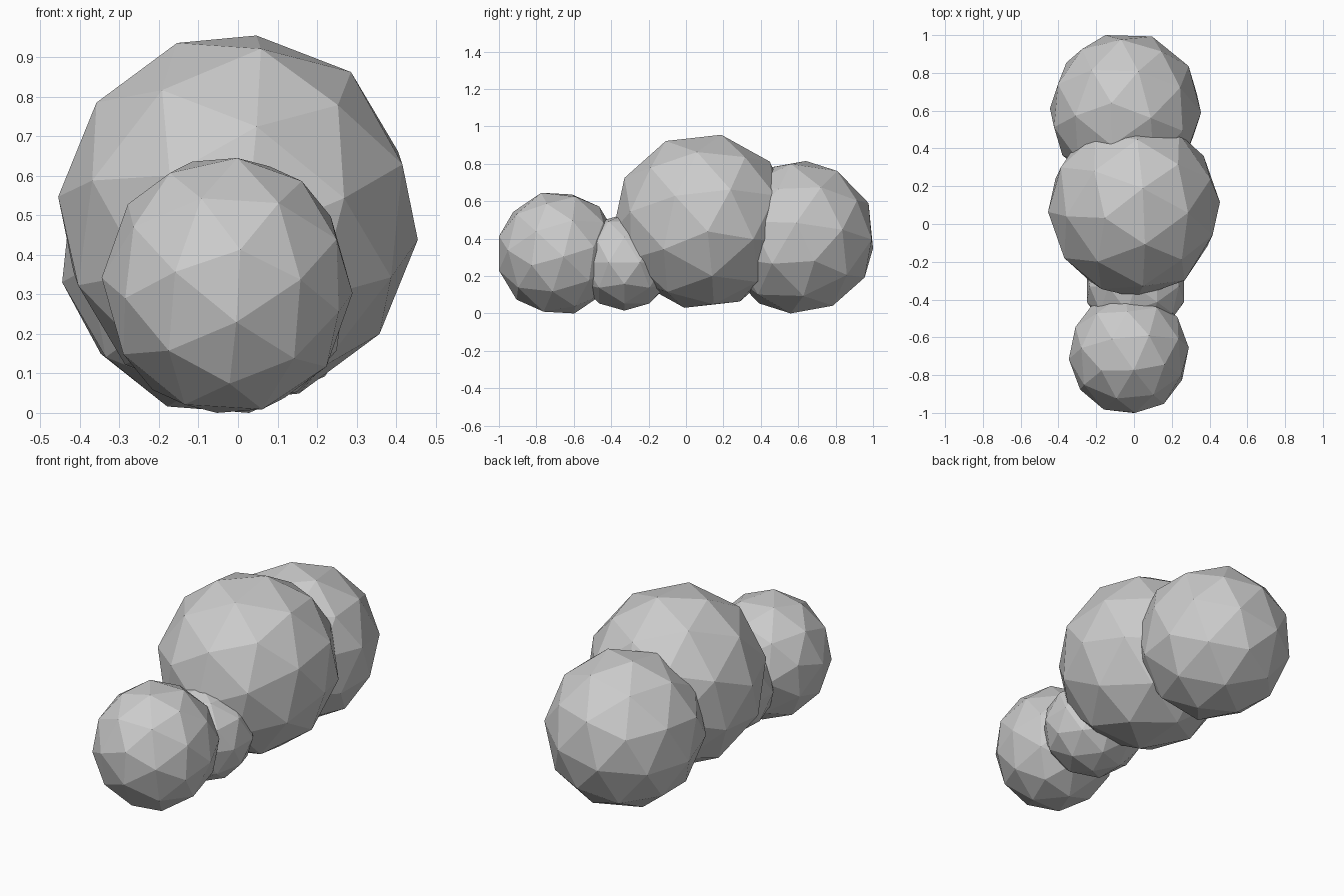
import bpy
import bmesh
from mathutils import Matrix, Vector

cube = bpy.data.objects.get("Cube")
if cube:
    bpy.data.objects.remove(cube, do_unlink=True)

# One plain grey for every lobe
grey = bpy.data.materials.new("stone_grey")
grey.use_nodes = True
colour = (0.6, 0.6, 0.6, 1)
grey.diffuse_color = colour
grey.node_tree.nodes["Principled BSDF"].inputs["Base Color"].default_value = colour


def frame(pole, toward):
    """Orthonormal axes whose z is the pole and whose x leans toward the second direction."""
    z = Vector(pole).normalized()
    side = Vector(toward)
    x = (side - z * side.dot(z)).normalized()
    return Matrix((x, z.cross(x), z)).transposed()


def lobe(name, low, high, pole, toward):
    """Faceted ball, turned so a five-sided corner sits at the pole, fitted into a box."""
    low, high = Vector(low), Vector(high)
    bm = bmesh.new()
    bmesh.ops.create_icosphere(bm, subdivisions=2, radius=1)
    corners = [v.co.normalized() for v in bm.verts if len(v.link_edges) == 5]
    first = corners[0]
    second = max(corners[1:], key=first.dot)
    turn = frame(pole, toward) @ frame(first, second).transposed()
    for v in bm.verts:
        v.co = turn @ v.co
    for axis in range(3):
        values = [v.co[axis] for v in bm.verts]
        start, span = min(values), max(values) - min(values)
        for v in bm.verts:
            share = (v.co[axis] - start) / span
            v.co[axis] = low[axis] + share * (high[axis] - low[axis])
    mesh = bpy.data.meshes.new(name)
    bm.to_mesh(mesh)
    bm.free()
    mesh.materials.append(grey)
    obj = bpy.data.objects.new(name, mesh)
    bpy.context.collection.objects.link(obj)


# Large centre lobe, back lobe, front lobe and the small joining lobe
lobe("centre_lobe", (-0.455, -0.39, 0.03), (0.455, 0.57, 0.955),
     (-0.335, -0.12, 0.93), (0.15, -0.42, 0.89))
lobe("back_lobe", (-0.445, 0.2, 0), (0.355, 1, 0.815),
     (-0.075, 0.04, 0.405), (0.205, 0.33, 0.21))
lobe("front_lobe", (-0.345, -1, 0), (0.29, -0.37, 0.645),
     (0.035, -0.32, 0.09), (0.02, -0.29, -0.12))
lobe("joining_lobe", (-0.25, -0.6, 0.015), (0.265, -0.06, 0.53),
     (0, 0, -1), (1, 0, 0))
